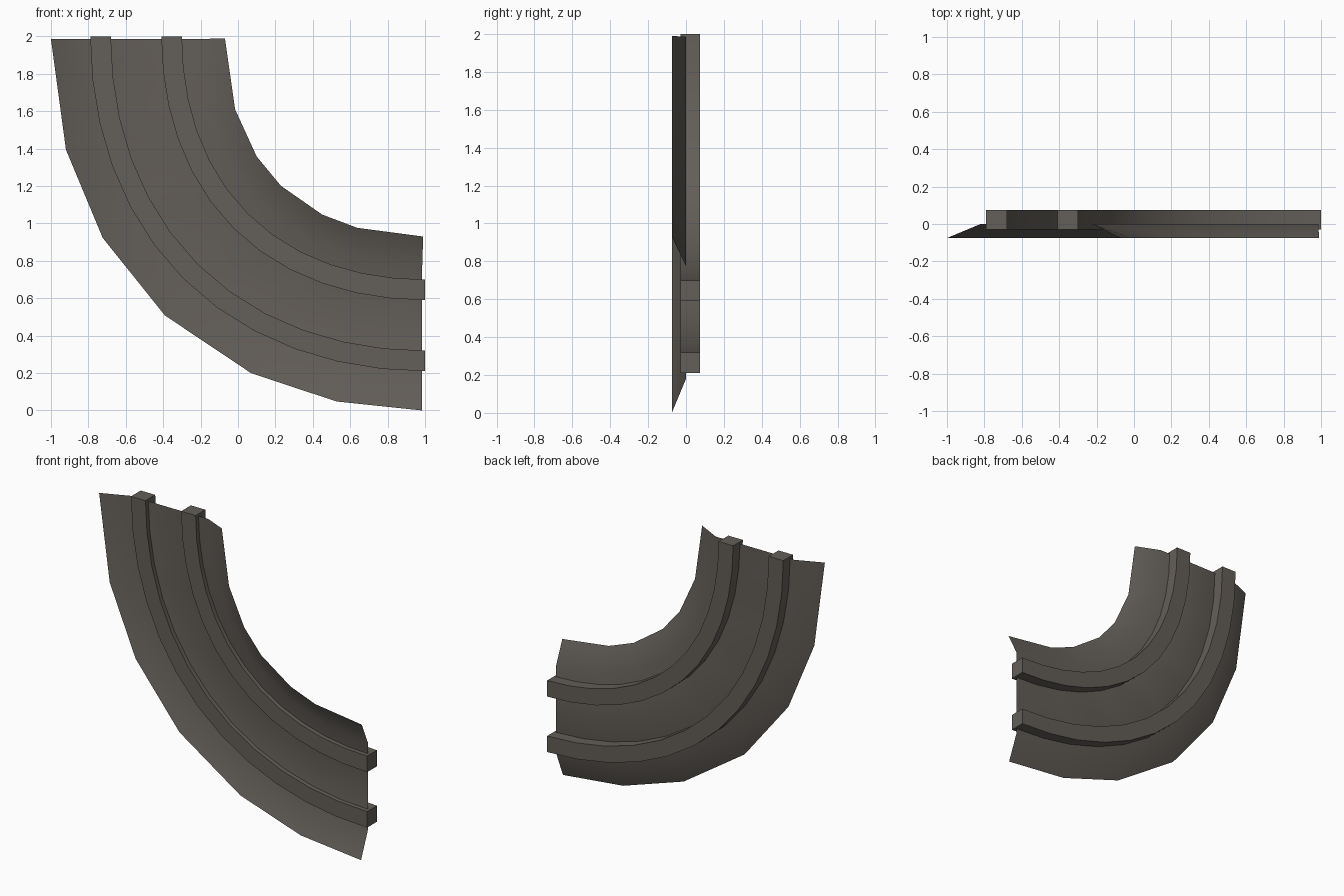
import bpy, bmesh
from math import sin, cos, radians

cube = bpy.data.objects.get("Cube")
if cube:
    bpy.data.objects.remove(cube, do_unlink=True)

# Single dark stone-grey colour
mat = bpy.data.materials.new("dark_warm_grey")
mat.use_nodes = True
colour = (0.125, 0.112, 0.098, 1)
mat.diffuse_color = colour
mat.node_tree.nodes["Principled BSDF"].inputs["Base Color"].default_value = colour

CENTRE_X, CENTRE_Z = 1.0, 2.0


def bend_point(radius, degrees, y, inset=0.0):
    """Point on the quarter bend, which bulges slightly at its middle."""
    a = radians(degrees)
    r = radius + 0.04 * sin(2 * a) ** 2
    x, z = CENTRE_X - r * cos(a), CENTRE_Z - r * sin(a)
    return (min(x, CENTRE_X - inset), y, min(z, CENTRE_Z - inset))


def sweep(name, rows, closed):
    """Skin neighbouring rows of points; a closed section also gets end caps."""
    bm = bmesh.new()
    grid = [[bm.verts.new(p) for p in row] for row in rows]
    pairs = list(zip(grid, grid[1:]))
    if closed:
        pairs.append((grid[-1], grid[0]))
    for a, b in pairs:
        for i in range(len(a) - 1):
            bm.faces.new((a[i], a[i + 1], b[i + 1], b[i]))
    if closed:
        bm.faces.new([row[0] for row in grid])
        bm.faces.new([row[-1] for row in grid])
        bmesh.ops.recalc_face_normals(bm, faces=bm.faces)
    mesh = bpy.data.meshes.new(name)
    bm.to_mesh(mesh)
    bm.free()
    mesh.materials.append(mat)
    obj = bpy.data.objects.new(name, mesh)
    bpy.context.collection.objects.link(obj)
    bpy.ops.object.select_all(action="DESELECT")
    obj.select_set(True)
    bpy.context.view_layer.objects.active = obj
    bpy.ops.object.shade_smooth_by_angle(angle=radians(35))
    return obj


# Track bed: thin sheet with a flat middle and two sloping skirts
even = [15 * i for i in range(7)]
outer_angles = [0, 17.5, 32, 47, 62.7, 76.4, 90]
inner_angles = [0, 21, 35.5, 46, 60, 70.5, 90]
bed_rows = [(2.0, -0.075, outer_angles), (1.82, 0, even),
            (1.225, 0, even), (1.07, -0.075, inner_angles)]
sweep("track_bed",
      [[bend_point(r, a, y, 0.015 if y == 0 or r > 1.5 else 0.01) for a in angles]
       for r, y, angles in bed_rows], closed=False)

# Rails: two square bars running through the bed
rail_angles = [7.5 * i for i in range(13)]
for name, r_in, r_out in (("outer_rail", 1.68, 1.79), ("inner_rail", 1.30, 1.41)):
    section = [(r_in, -0.03), (r_out, -0.03), (r_out, 0.075), (r_in, 0.075)]
    sweep(name, [[bend_point(r, a, y) for a in rail_angles] for r, y in section],
          closed=True)
